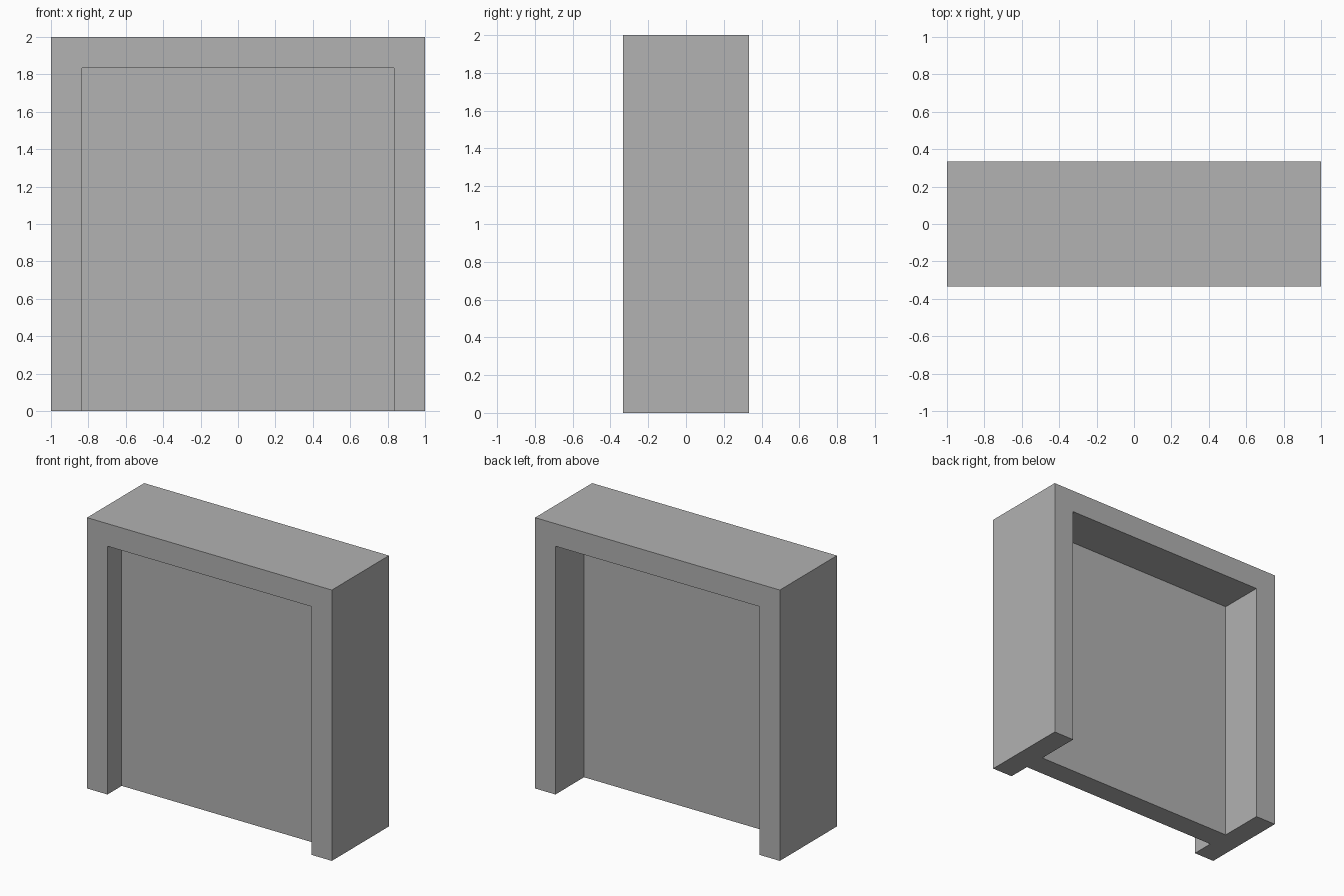
import bpy

if "Cube" in bpy.data.objects:
    bpy.data.objects.remove(bpy.data.objects["Cube"], do_unlink=True)

DEPTH = 2 / 3        # front to back
WALL = 1 / 6         # thickness of frame and panel
FRONT = -DEPTH / 2

grey = bpy.data.materials.new("plain grey")
grey.use_nodes = True
colour = (0.445, 0.445, 0.445, 1)
grey.diffuse_color = colour
grey.node_tree.nodes["Principled BSDF"].inputs["Base Color"].default_value = colour


def box(name, low, high):
    """Box between two opposite corners."""
    centre = [(a + b) / 2 for a, b in zip(low, high)]
    size = [b - a for a, b in zip(low, high)]
    bpy.ops.mesh.primitive_cube_add(size=1, location=centre)
    ob = bpy.context.object
    ob.name = name
    ob.scale = size
    bpy.ops.object.transform_apply(location=True, rotation=False, scale=True)
    ob.data.materials.append(grey)
    return ob


def recess(target, name, y_low, y_high):
    """Cut an opening, open at the floor, between two depths."""
    half = 1 - WALL
    cutter = box(name, (-half, y_low, -WALL), (half, y_high, 2 - WALL))
    cutter.hide_render = True
    bpy.context.view_layer.objects.active = target
    cut = target.modifiers.new(name, "BOOLEAN")
    cut.operation = "DIFFERENCE"
    cut.solver = "EXACT"
    cut.object = cutter
    bpy.ops.object.modifier_apply(modifier=cut.name)
    bpy.data.objects.remove(cutter, do_unlink=True)


# Solid block; the two recesses leave a frame with a panel between them
frame = box("framed_panel", (-1, FRONT, 0), (1, -FRONT, 2))
recess(frame, "front_recess", FRONT - WALL, FRONT + WALL)
recess(frame, "back_recess", FRONT + 2 * WALL, -FRONT + WALL)
